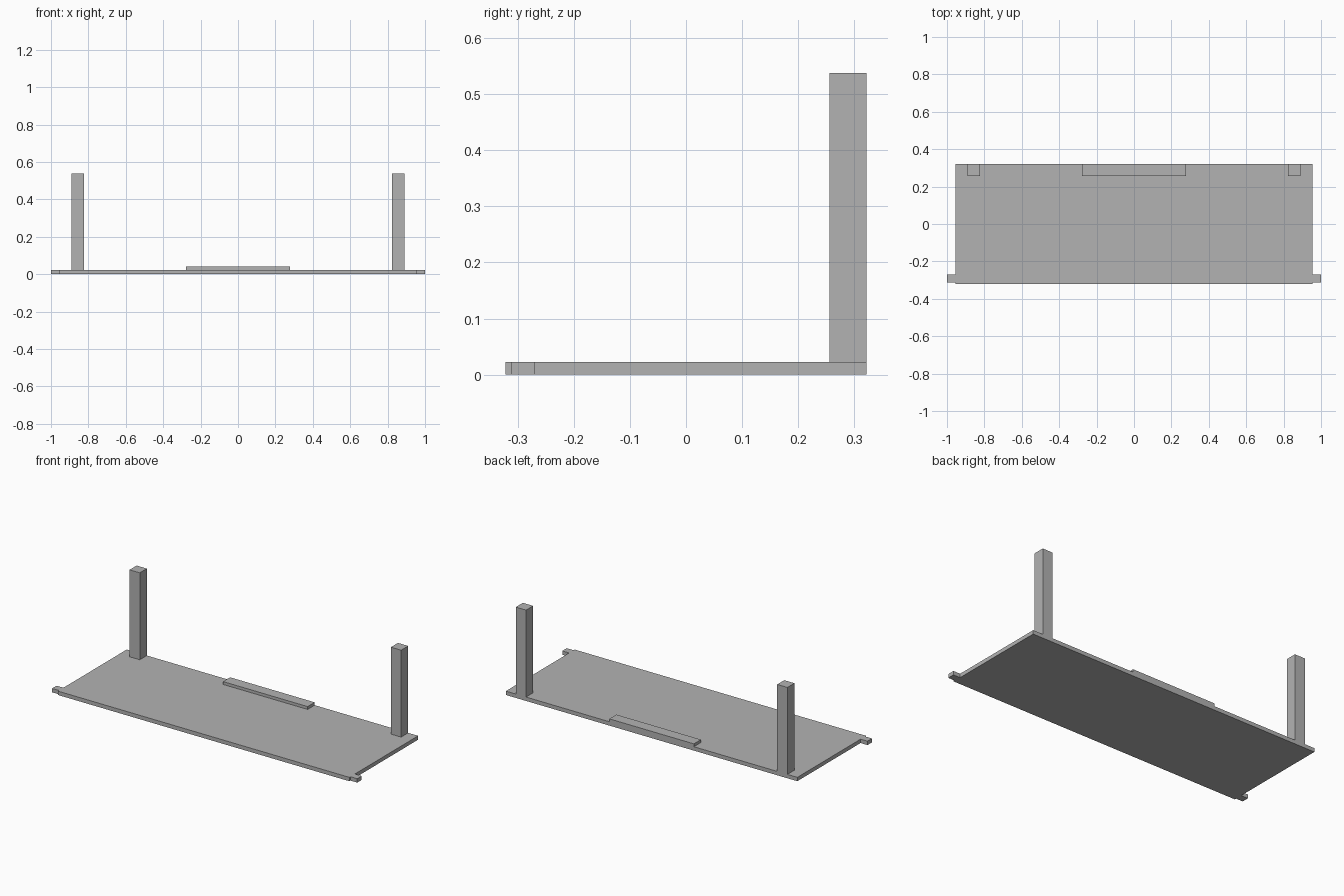
import bpy
import bmesh
from mathutils import Vector

default = bpy.data.objects.get("Cube")
if default:
    bpy.data.objects.remove(default, do_unlink=True)

# Single plain grey
grey = bpy.data.materials.new("plain_grey")
grey.use_nodes = True
colour = (0.45, 0.45, 0.45, 1)
grey.diffuse_color = colour
grey.node_tree.nodes["Principled BSDF"].inputs["Base Color"].default_value = colour


def box(name, low, high):
    """Box between two opposite corners."""
    low, high = Vector(low), Vector(high)
    bm = bmesh.new()
    bmesh.ops.create_cube(bm, size=1)
    bmesh.ops.scale(bm, vec=high - low, verts=bm.verts)
    bmesh.ops.translate(bm, vec=(low + high) / 2, verts=bm.verts)
    mesh = bpy.data.meshes.new(name)
    bm.to_mesh(mesh)
    bm.free()
    mesh.materials.append(grey)
    obj = bpy.data.objects.new(name, mesh)
    bpy.context.collection.objects.link(obj)
    return obj


half_width, half_depth, thick = 0.955, 0.322, 0.023
inner_y = 0.256

# Flat panel and the low strip along its back edge
box("panel", (-half_width, -half_depth, 0), (half_width, half_depth, thick))
box("back_strip", (-0.277, inner_y, thick), (0.277, half_depth, 0.04))

# Upright posts and hinge tabs, one of each per side
for side, sign in (("left", 1), ("right", -1)):
    for part, (x0, x1), (y0, y1), (z0, z1) in (
        ("post", (0.823, 0.89), (inner_y, half_depth), (thick, 0.538)),
        ("hinge_tab", (half_width, 1), (-0.312, -0.27), (0, thick)),
    ):
        xs = sorted((sign * x0, sign * x1))
        box(f"{side}_{part}", (xs[0], y0, z0), (xs[1], y1, z1))
